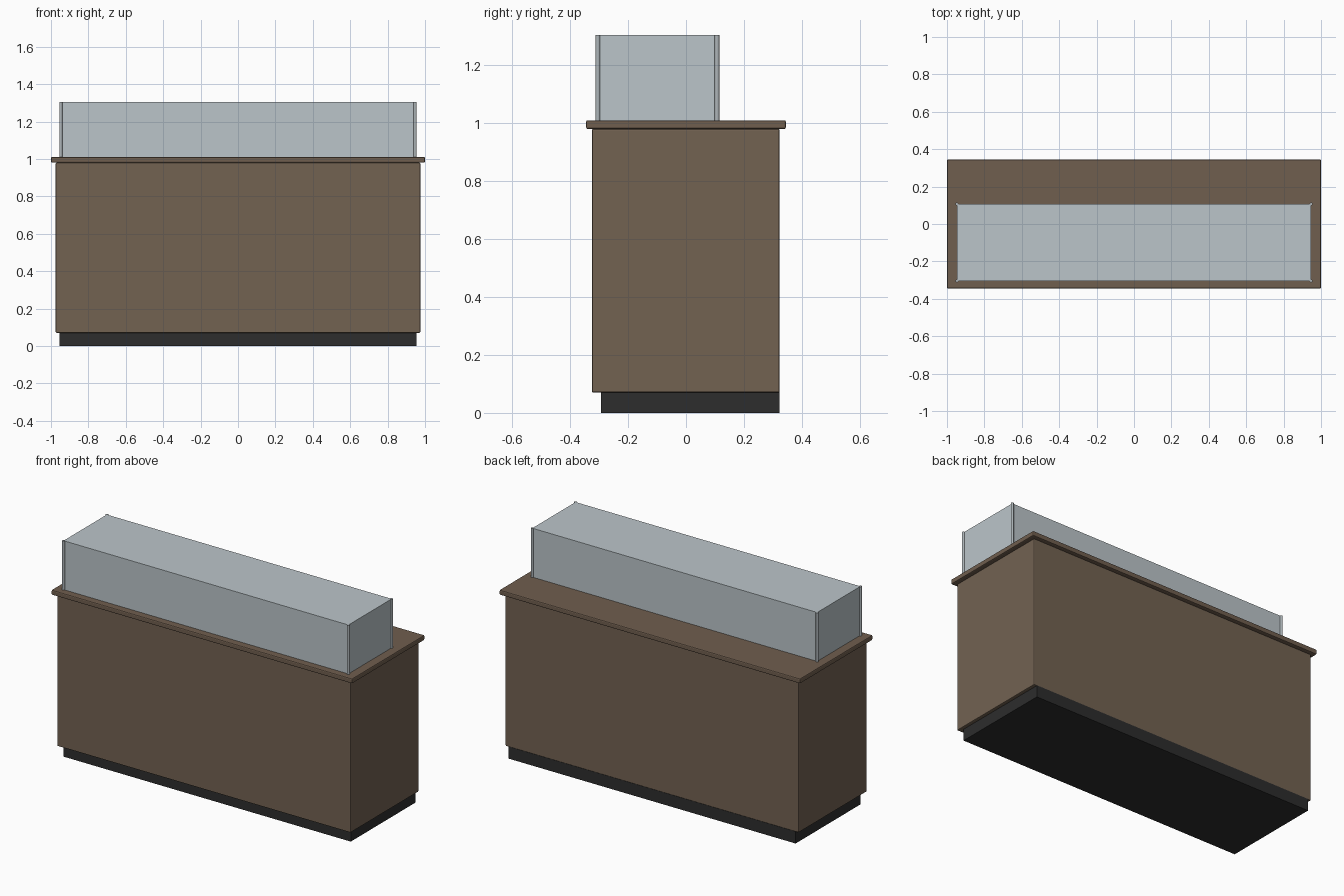
import bpy

cube = bpy.data.objects.get("Cube")
if cube:
    bpy.data.objects.remove(cube, do_unlink=True)


def make_material(name, rgb, roughness=0.6):
    mat = bpy.data.materials.new(name)
    mat.use_nodes = True
    mat.diffuse_color = (*rgb, 1)
    bsdf = next(n for n in mat.node_tree.nodes if n.type == "BSDF_PRINCIPLED")
    bsdf.inputs["Base Color"].default_value = (*rgb, 1)
    bsdf.inputs["Roughness"].default_value = roughness
    return mat


def box(name, x, y, z, mat, bevel=0):
    """Box from (min, max) ranges along each axis, with optional soft edges."""
    bpy.ops.mesh.primitive_cube_add(size=1, location=[sum(r) / 2 for r in (x, y, z)])
    obj = bpy.context.object
    obj.name = name
    obj.scale = [r[1] - r[0] for r in (x, y, z)]
    bpy.ops.object.transform_apply(location=False, rotation=False, scale=True)
    obj.data.materials.append(mat)
    if bevel:
        mod = obj.modifiers.new("Soft edges", "BEVEL")
        mod.width = bevel
        mod.segments = 2
    return obj


wood = make_material("brown wood", (0.17, 0.122, 0.083))
top_wood = make_material("countertop wood", (0.162, 0.112, 0.077))
black = make_material("dark plinth", (0.026, 0.026, 0.026))
glass = make_material("pale glass", (0.50, 0.56, 0.59), 0.2)
metal = make_material("grey metal", (0.42, 0.46, 0.48), 0.4)

# Counter: recessed plinth, cabinet and overhanging top
box("plinth", (-0.955, 0.955), (-0.293, 0.323), (0, 0.072), black)
box("cabinet", (-0.975, 0.975), (-0.325, 0.323), (0.07, 0.98), wood, 0.005)
box("countertop", (-1, 1), (-0.345, 0.345), (0.98, 1.01), top_wood, 0.006)

# Glass display case
gx, front, back, top = 0.947, -0.304, 0.107, 1.305
box("glass_case", (-gx, gx), (front, back), (1.01, top - 0.001), glass)

# Slim round posts at the four corners
for side, x in (("left", gx), ("right", -gx)):
    for end, y in (("front", front), ("back", back)):
        bpy.ops.mesh.primitive_cylinder_add(
            vertices=16, radius=0.008, depth=top - 1.01, location=(x, y, (top + 1.01) / 2))
        post = bpy.context.object
        post.name = f"{end}_{side}_post"
        post.data.materials.append(metal)
        bpy.ops.object.shade_smooth_by_angle()
